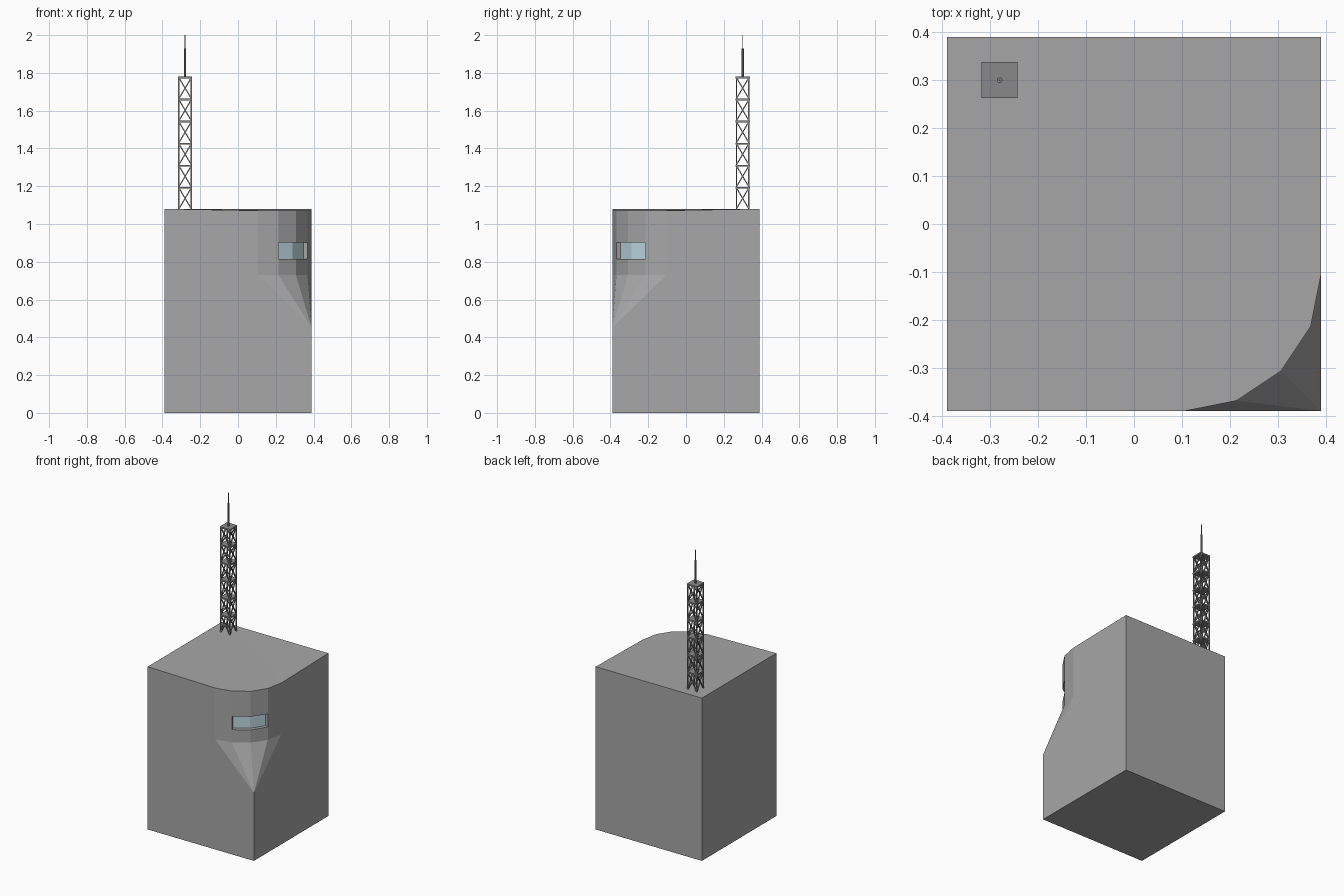
import bpy, bmesh, math
from mathutils import Vector

if "Cube" in bpy.data.objects:
    bpy.data.objects.remove(bpy.data.objects["Cube"])

H, C, R = 0.39, 0.105, 0.285      # half width, arc centre offset, corner radius
TOP, EDGE = 1.08, 1.071           # roof height, slightly dipped at the cut corner
ROWS = [0.73, 0.815, 0.902, EDGE]


def material(name, *rgb):
    m = bpy.data.materials.new(name)
    m.diffuse_color = (*rgb, 1)
    m.use_nodes = True
    m.node_tree.nodes["Principled BSDF"].inputs["Base Color"].default_value = m.diffuse_color
    return m


WALL = material("dark_grey_wall", 0.385, 0.385, 0.385)
METAL = material("mast_metal", 0.25, 0.25, 0.25)
GLASS = material("pale_blue_glass", 0.52, 0.70, 0.76)


def arc(radius, z):
    pts = []
    for i in range(5):
        a = math.radians(-90 + 22.5 * i)
        pts.append((C + radius * math.cos(a), -C + radius * math.sin(a), z))
    return pts


def finish(name, bm, mat, fix=True):
    if fix:
        bmesh.ops.recalc_face_normals(bm, faces=bm.faces)
    me = bpy.data.meshes.new(name)
    bm.to_mesh(me)
    bm.free()
    me.materials.append(mat)
    ob = bpy.data.objects.new(name, me)
    bpy.context.collection.objects.link(ob)
    return ob


# Tower block with one scooped, faceted corner
bm = bmesh.new()
v = bm.verts.new
b = [v((x, y, 0)) for x, y in ((-H, -H), (H, -H), (H, H), (-H, H))]
tl, tr, tb = v((-H, -H, TOP)), v((H, H, TOP)), v((-H, H, TOP))
tip = v((H, -H, 0.45))
rows = [[v(p) for p in arc(R, z)] for z in ROWS]
left = [r[0] for r in rows]
right = [r[4] for r in rows]
bm.faces.new(b[::-1])
bm.faces.new([b[0], b[1], tip] + left + [tl])
bm.faces.new([b[1], b[2], tr] + right[::-1] + [tip])
bm.faces.new([b[2], b[3], tb, tr])
bm.faces.new([b[3], b[0], tl, tb])
roof = [tl] + rows[3] + [tr]
for p, q in zip(roof, roof[1:]):
    bm.faces.new([tb, p, q])
for i in range(4):
    bm.faces.new([tip, rows[0][i + 1], rows[0][i]])
    for k in range(3):
        if k == 1 and i in (1, 2):
            continue                      # window opening
        bm.faces.new([rows[k][i], rows[k][i + 1], rows[k + 1][i + 1], rows[k + 1][i]])

# Window reveal
inner = [[v(p) for p in arc(R - 0.024, z)[1:4]] for z in ROWS[1:3]]
for o, n in ((rows[1], inner[0]), (rows[2], inner[1])):
    for i in range(2):
        bm.faces.new([o[i + 1], o[i + 2], n[i + 1], n[i]])
for i in (0, 2):
    bm.faces.new([rows[1][i + 1], rows[2][i + 1], inner[1][i], inner[0][i]])
finish("tower_block", bm, WALL)

# Window glass, two panes
bm = bmesh.new()
lo, hi = [[bm.verts.new(p) for p in arc(R - 0.024, z)[1:4]] for z in ROWS[1:3]]
for i in range(2):
    bm.faces.new([lo[i], lo[i + 1], hi[i + 1], hi[i]])
finish("corner_window", bm, GLASS, fix=False)

# Lattice mast
MX, MY, W = -0.28, 0.30, 0.033
BAY = 0.7 / 6


def bar(bm, p, q, t):
    p, q = Vector(p), Vector(q)
    d = q - p
    rot = d.to_track_quat('Z', 'Y')
    for w in bmesh.ops.create_cube(bm, size=1)["verts"]:
        w.co = (p + q) / 2 + rot @ Vector((w.co.x * t, w.co.y * t, w.co.z * d.length))


corners = [(MX + sx * W, MY + sy * W) for sx, sy in ((-1, -1), (1, -1), (1, 1), (-1, 1))]
legs, braces, plates = bmesh.new(), bmesh.new(), bmesh.new()
for c in corners:
    bar(legs, (*c, TOP), (*c, TOP + 0.695), 0.007)
for k in range(6):
    z0, z1 = TOP + k * BAY, TOP + (k + 1) * BAY - 0.005
    for i in range(4):
        a, c = corners[i], corners[(i + 1) % 4]
        bar(braces, (*a, z0), (*c, z1), 0.006)
        bar(braces, (*c, z0), (*a, z1), 0.006)
    for w in bmesh.ops.create_cube(plates, size=1)["verts"]:
        w.co = Vector((MX + w.co.x * 0.075, MY + w.co.y * 0.075, z1 + w.co.z * 0.01))
finish("mast_legs", legs, METAL)
finish("mast_braces", braces, METAL)
finish("mast_plates", plates, METAL)

# Antenna in two stages
for name, r, z0, z1 in (("antenna_base", 0.006, 1.78, 1.93), ("antenna_tip", 0.002, 1.93, 2.0)):
    bpy.ops.mesh.primitive_cylinder_add(vertices=8, radius=r, depth=z1 - z0,
                                        location=(MX, MY, (z0 + z1) / 2))
    bpy.context.object.name = name
    bpy.context.object.data.materials.append(METAL)
